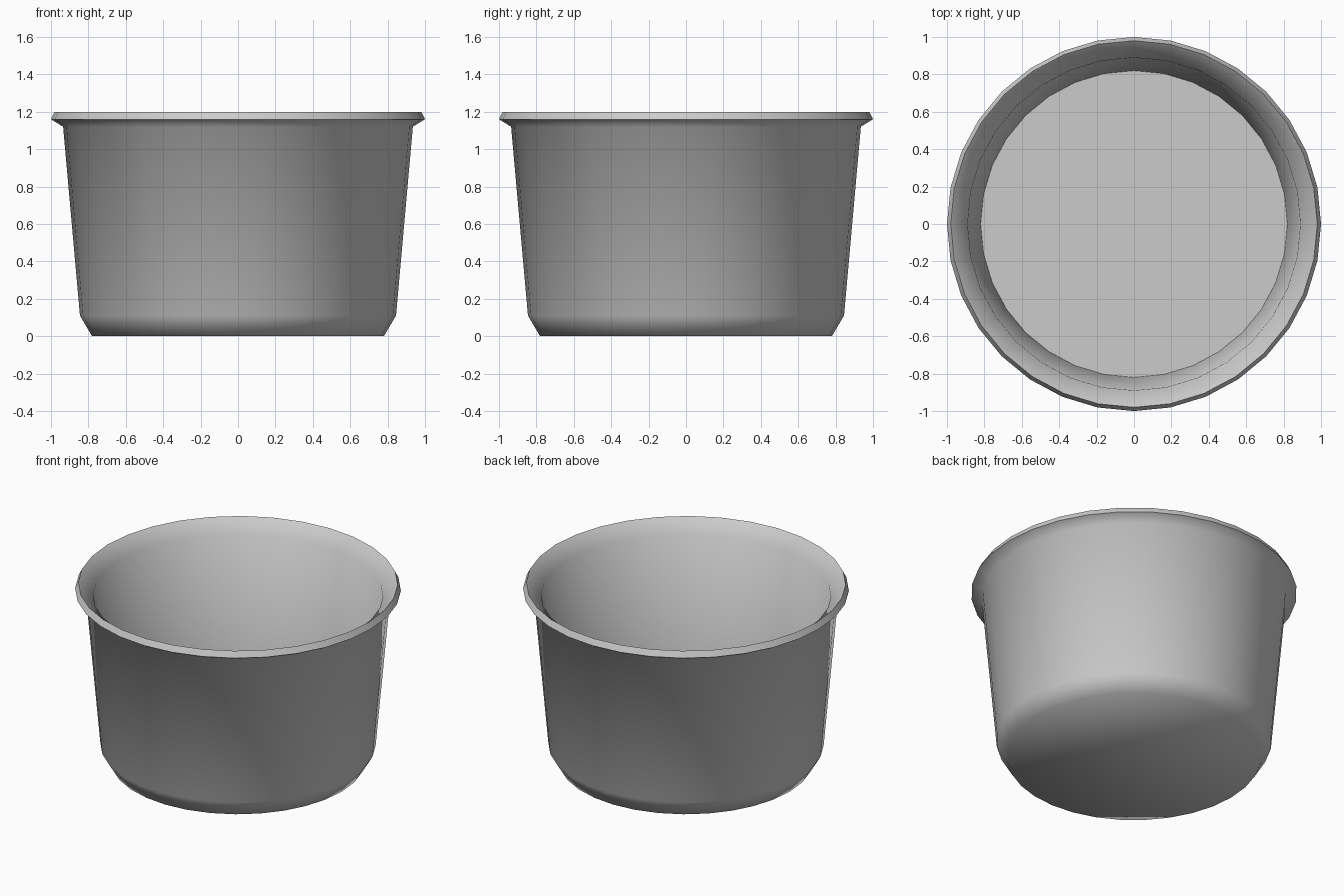
import bpy, bmesh, math

if "Cube" in bpy.data.objects:
    bpy.data.objects.remove(bpy.data.objects["Cube"])

SEGMENTS = 32

def lathe(name, profile):
    """Revolve a closed-to-axis (radius, height) profile around z."""
    bm = bmesh.new()
    rings = []
    for r, z in profile:
        rings.append([bm.verts.new((r * math.cos(2 * math.pi * i / SEGMENTS),
                                    r * math.sin(2 * math.pi * i / SEGMENTS), z))
                      for i in range(SEGMENTS)])
    for a, b in zip(rings, rings[1:]):
        for i in range(SEGMENTS):
            j = (i + 1) % SEGMENTS
            bm.faces.new((a[i], a[j], b[j], b[i]))
    bm.faces.new(rings[0][::-1])
    bm.faces.new(rings[-1])
    for f in bm.faces:
        f.smooth = True
    mesh = bpy.data.meshes.new(name)
    bm.to_mesh(mesh)
    bm.free()
    obj = bpy.data.objects.new(name, mesh)
    bpy.context.collection.objects.link(obj)
    return obj

# Cup: base, chamfer, tapered wall, flared rim, lip, inner wall and floor
cup = lathe("cup", [
    (0.78, 0.0), (0.845, 0.11), (0.935, 1.12), (1.0, 1.16), (0.98, 1.2),
    (0.89, 1.12), (0.82, 0.11),
])
bpy.context.view_layer.objects.active = cup
cup.select_set(True)
bpy.ops.object.shade_smooth_by_angle(angle=math.radians(65))
